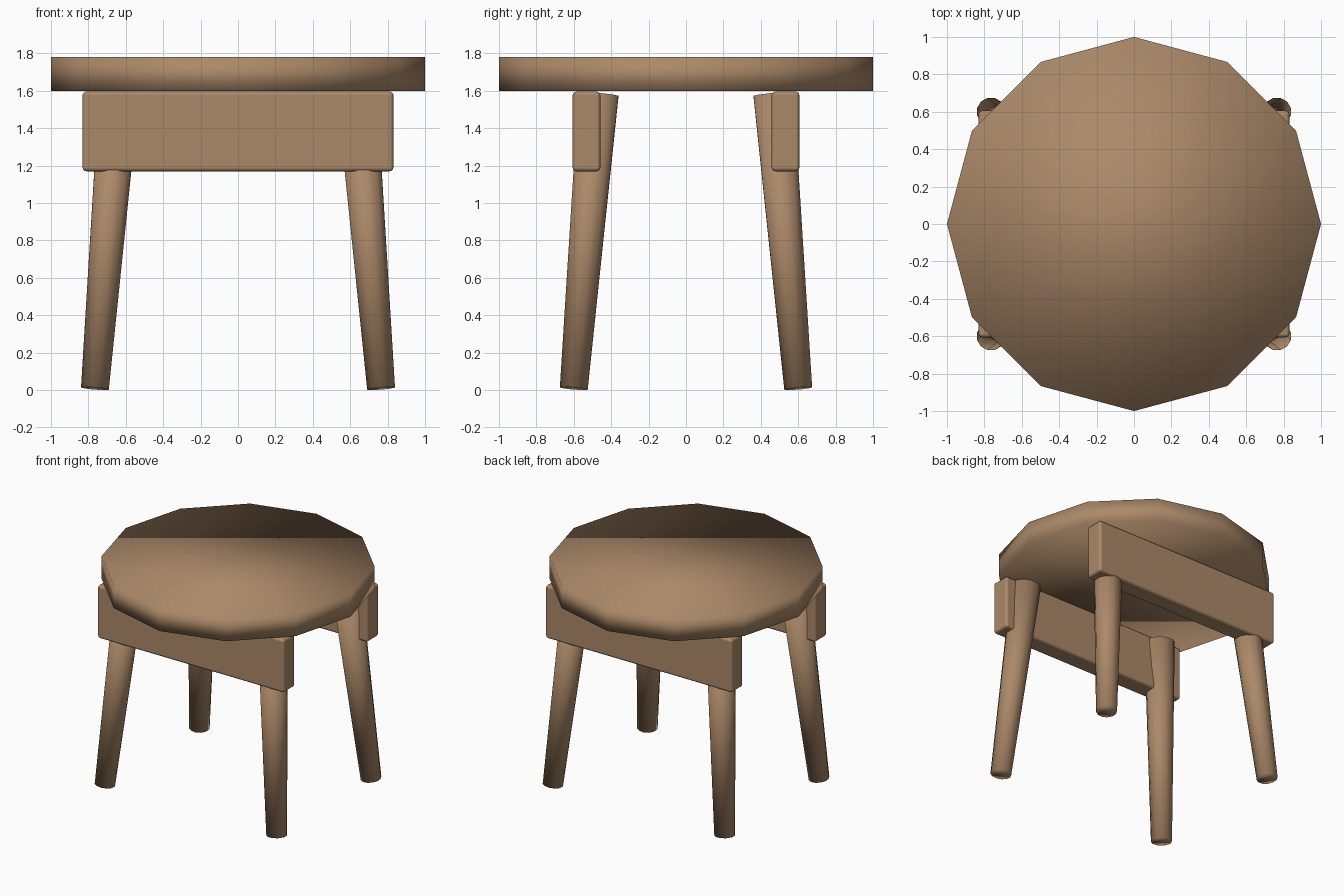
import bpy
from mathutils import Vector

cube = bpy.data.objects.get("Cube")
if cube:
    bpy.data.objects.remove(cube, do_unlink=True)

# Single wood colour
wood = bpy.data.materials.new("warm_wood")
wood.use_nodes = True
wood.diffuse_color = (0.41, 0.25, 0.14, 1)
wood.node_tree.nodes["Principled BSDF"].inputs["Base Color"].default_value = wood.diffuse_color


def finish(name):
    obj = bpy.context.object
    obj.name = name
    obj.data.materials.append(wood)
    return obj


def leg(name, foot, top):
    """Tapered round leg running from the foot centre to the top centre."""
    axis = Vector(top) - Vector(foot)
    bpy.ops.mesh.primitive_cone_add(
        vertices=12, radius1=0.077, radius2=0.111, depth=axis.length,
        location=(Vector(foot) + Vector(top)) / 2,
        rotation=axis.to_track_quat("Z", "Y").to_euler())
    finish(name)
    bpy.ops.object.shade_smooth()


def apron(name, y):
    """Rail with softly rounded edges."""
    bpy.ops.mesh.primitive_cube_add(size=1, location=(0, y, 1.383))
    obj = finish(name)
    obj.scale = (1.662, 0.148, 0.426)
    bpy.ops.object.transform_apply(location=False, rotation=False, scale=True)
    bpy.ops.object.shade_smooth()
    bevel = obj.modifiers.new("rounded_edges", "BEVEL")
    bevel.width = 0.02
    bevel.segments = 3
    bevel.harden_normals = True


# Twelve-sided seat with soft shading across the rim
bpy.ops.mesh.primitive_cylinder_add(vertices=12, radius=1, depth=0.18,
                                    location=(0, 0, 1.69))
finish("seat")
bpy.ops.object.shade_smooth()

# Front and back rails, each with a splayed leg at either end
for end, sy in (("front", -1), ("back", 1)):
    apron(end + "_apron", sy * 0.532)
    for side, sx in (("left", 1), ("right", -1)):
        leg(f"{end}_{side}_leg",
            (sx * 0.765, sy * 0.6, 0.009), (sx * 0.636, sy * 0.468, 1.58))
